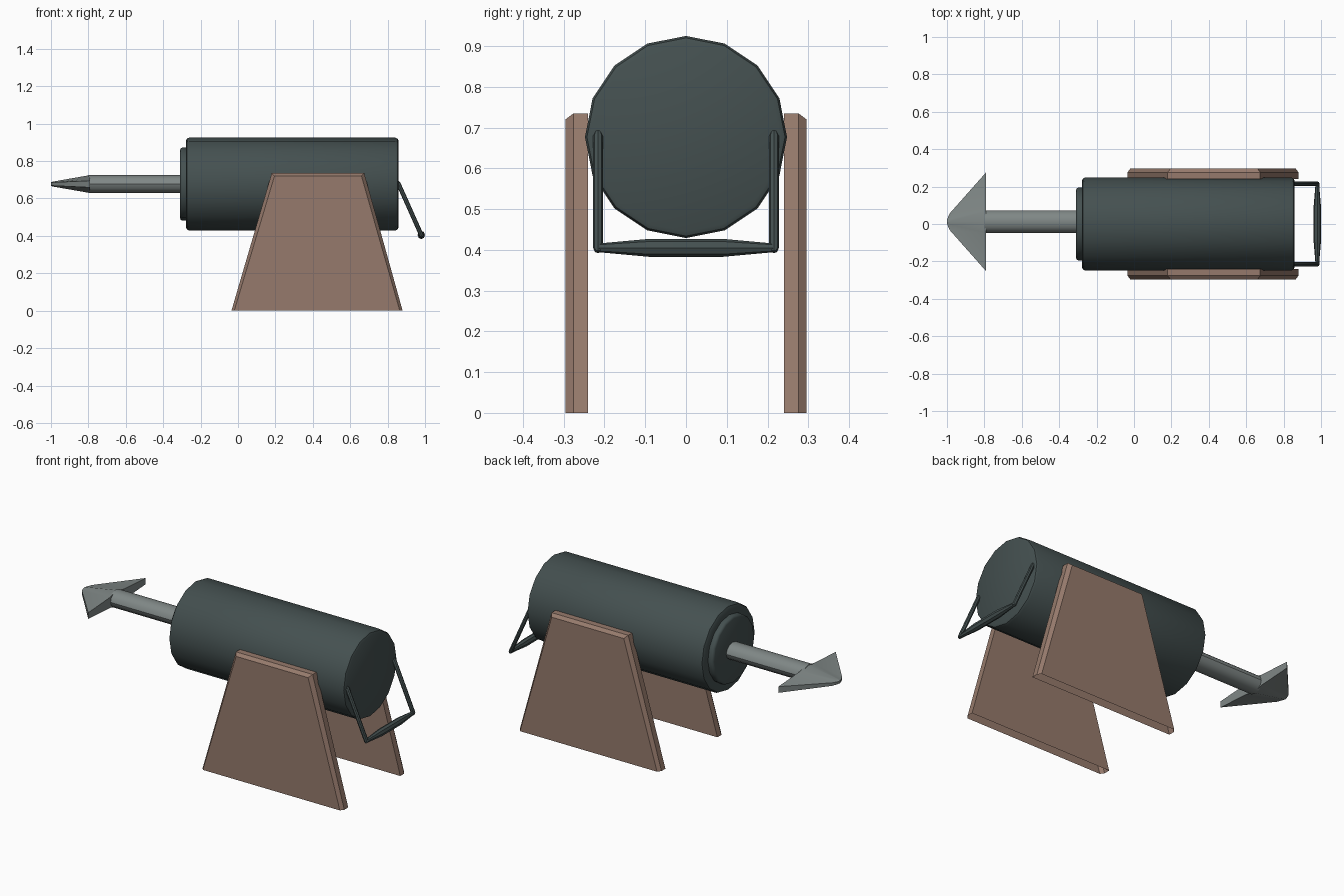
import bpy, bmesh, math
from mathutils import Vector

if "Cube" in bpy.data.objects:
    bpy.data.objects.remove(bpy.data.objects["Cube"])


def material(name, rgb):
    m = bpy.data.materials.new(name)
    m.diffuse_color = (*rgb, 1)
    m.use_nodes = True
    m.node_tree.nodes["Principled BSDF"].inputs["Base Color"].default_value = m.diffuse_color
    return m


IRON = material("dark iron", (0.058, 0.080, 0.080))
STEEL = material("grey steel", (0.215, 0.245, 0.240))
WOOD = material("brown wood", (0.305, 0.195, 0.150))


def finish(name, bm, mat, angle=35):
    bmesh.ops.recalc_face_normals(bm, faces=bm.faces)
    me = bpy.data.meshes.new(name)
    bm.to_mesh(me)
    bm.free()
    me.materials.append(mat)
    ob = bpy.data.objects.new(name, me)
    bpy.context.collection.objects.link(ob)
    bpy.ops.object.select_all(action='DESELECT')
    ob.select_set(True)
    bpy.context.view_layer.objects.active = ob
    if angle:
        bpy.ops.object.shade_smooth_by_angle(angle=math.radians(angle))
    return ob


def loft(name, rings, mat, angle=35):
    """Skin a list of equal-sized point rings and cap both ends."""
    bm = bmesh.new()
    rows = [[bm.verts.new(p) for p in ring] for ring in rings]
    n = len(rows[0])
    for a, b in zip(rows, rows[1:]):
        for i in range(n):
            j = (i + 1) % n
            bm.faces.new((a[i], a[j], b[j], b[i]))
    bm.faces.new(rows[0])
    bm.faces.new(rows[-1])
    return finish(name, bm, mat, angle)


def ring(c, u, v, ru, rv, n):
    c, u, v = Vector(c), Vector(u), Vector(v)
    return [c + u * ru * math.cos(2 * math.pi * i / n) + v * rv * math.sin(2 * math.pi * i / n)
            for i in range(n)]


X, Y, Z = (1, 0, 0), (0, 1, 0), (0, 0, 1)
AXIS_Z = 0.677

# Barrel with softened rims and the raised front collar
barrel = [(-0.31, 0.182), (-0.306, 0.191), (-0.298, 0.195), (-0.278, 0.195), (-0.278, 0.232),
          (-0.273, 0.243), (-0.262, 0.248), (0.842, 0.248), (0.853, 0.243), (0.858, 0.232)]
loft("barrel", [ring((x, 0, AXIS_Z), Y, Z, r, r, 16) for x, r in barrel], IRON, 40)

# Harpoon shaft
CY = 0.012
loft("harpoon_shaft", [ring((x, CY, AXIS_Z), Y, Z, 0.06, 0.048, 12) for x in (-0.80, -0.30)], STEEL)

# Harpoon head: section with a thick middle and thin barbs, narrowing to the tip
def head_section(x, wide, mid, tall, thin):
    pts = [(-wide, thin), (-mid, tall * 0.65), (0, tall), (mid, tall * 0.65), (wide, thin),
           (wide, -thin), (mid, -tall * 0.65), (0, -tall), (-mid, -tall * 0.65), (-wide, -thin)]
    return [(x, CY + y, AXIS_Z + z) for y, z in pts]


loft("harpoon_head", [head_section(-1.0, 0.012, 0.006, 0.010, 0.007),
                      head_section(-0.985, 0.045, 0.014, 0.014, 0.009),
                      head_section(-0.79, 0.265, 0.06, 0.048, 0.018)], STEEL)

# Side stands: trapezoid panels, chamfered on the outside, open underneath
def stand_outline(y, inset):
    return [(-0.035 + inset, y, 0), (0.88 - inset, y, 0),
            (0.675 - inset, y, 0.735 - inset), (0.18 + inset, y, 0.735 - inset)]


for side, s in (("front", -1), ("back", 1)):
    ob = loft(side + "_stand", [stand_outline(s * 0.24, 0), stand_outline(s * 0.276, 0),
                                stand_outline(s * 0.296, 0.015)], WOOD, 0)
    bm = bmesh.new()
    bm.from_mesh(ob.data)
    under = [f for f in bm.faces if all(v.co.z < 0.001 for v in f.verts)]
    bmesh.ops.delete(bm, geom=under, context='FACES_ONLY')
    bm.to_mesh(ob.data)
    bm.free()

# Rear handle: two slanting arms and a swollen grip bar
top, low = Vector((0.855, 0, 0.685)), Vector((0.98, 0, 0.405))
d = (low - top).normalized()
side_dir = d.cross(Vector(Y))
for side, s in (("front", -1), ("back", 1)):
    off = Vector((0, s * 0.216, 0))
    path = [(top - d * 0.006, 0.007), (top + d * 0.006, 0.012), (low, 0.012), (low + d * 0.01, 0.008)]
    loft(side + "_handle_arm", [ring(p + off, Y, side_dir, r, r, 8) for p, r in path], IRON)

grip = [(-0.224, 0.009), (-0.216, 0.012), (-0.20, 0.012), (-0.09, 0.022), (0.09, 0.022),
        (0.20, 0.012), (0.216, 0.012), (0.224, 0.009)]
loft("handle_grip", [ring((low.x, y, low.z), X, Z, r * 0.9, r, 8) for y, r in grip], IRON)
